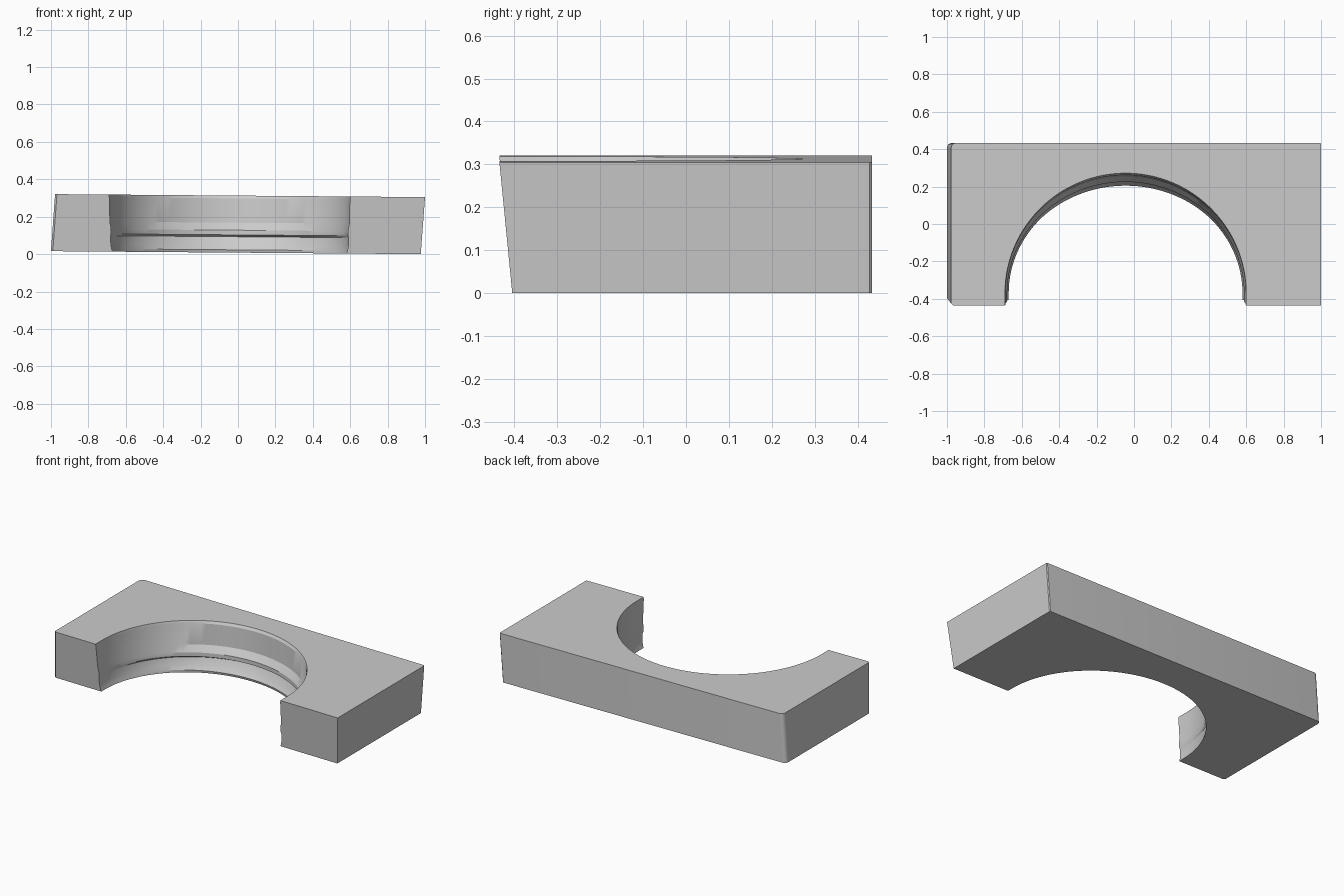
import bpy
import bmesh
from math import pi, sin, cos, radians

cube = bpy.data.objects.get("Cube")
if cube:
    bpy.data.objects.remove(cube, do_unlink=True)

HEIGHT = 0.305
ARC_STEPS = 64
ARC_X, ARC_Y = -0.045, -0.37
BACK = 0.433
CORNER = 0.025

# Recess wall profile from bottom to top: height, half width, apex y
PROFILE = [
    (0.0, 0.625, 0.21),
    (0.015, 0.63, 0.205),
    (0.04, 0.635, 0.225),
    (0.085, 0.637, 0.245),
    (0.095, 0.633, 0.225),
    (0.12, 0.633, 0.225),
    (0.16, 0.64, 0.255),
    (0.29, 0.643, 0.262),
    (HEIGHT, 0.645, 0.272),
]


def outline(z, half_width, apex):
    """U-shaped outline at one height, leaning with the block."""
    t = z / HEIGHT
    left, right = -1 + 0.022 * t, 0.977 + 0.023 * t
    front = -0.405 - 0.03 * t
    pts = [(left + 0.01, front), (ARC_X - half_width, front)]
    for i in range(ARC_STEPS + 1):
        a = pi - pi * i / ARC_STEPS
        pts.append((ARC_X + half_width * cos(a),
                    ARC_Y + (apex - ARC_Y) * sin(a)))
    pts += [(ARC_X + half_width, front), (right, front),
            (right, BACK - 0.005), (right - 0.005, BACK)]
    # Rounded back right corner
    for i in range(5):
        a = pi / 2 + pi / 2 * i / 4
        pts.append((left + CORNER + CORNER * cos(a),
                    BACK - CORNER + CORNER * sin(a)))
    pts.append((left, front + 0.01))
    # The whole block slopes down slightly towards +x
    return [(x, y, z + 0.008 * (0.977 - x)) for x, y in pts]


# Block with stepped semicircular recess
bm = bmesh.new()
rings = [[bm.verts.new(p) for p in outline(*level)] for level in PROFILE]
for low, high in zip(rings, rings[1:]):
    n = len(low)
    for i in range(n):
        j = (i + 1) % n
        bm.faces.new((low[i], low[j], high[j], high[i]))
bm.faces.new(list(reversed(rings[0])))
bm.faces.new(rings[-1])
bmesh.ops.recalc_face_normals(bm, faces=bm.faces[:])

mesh = bpy.data.meshes.new("arched_block")
bm.to_mesh(mesh)
bm.free()
block = bpy.data.objects.new("arched_block", mesh)
bpy.context.collection.objects.link(block)

# Smooth curved walls, crisp edges
bpy.ops.object.select_all(action='DESELECT')
block.select_set(True)
bpy.context.view_layer.objects.active = block
bpy.ops.object.shade_smooth_by_angle(angle=radians(25))
